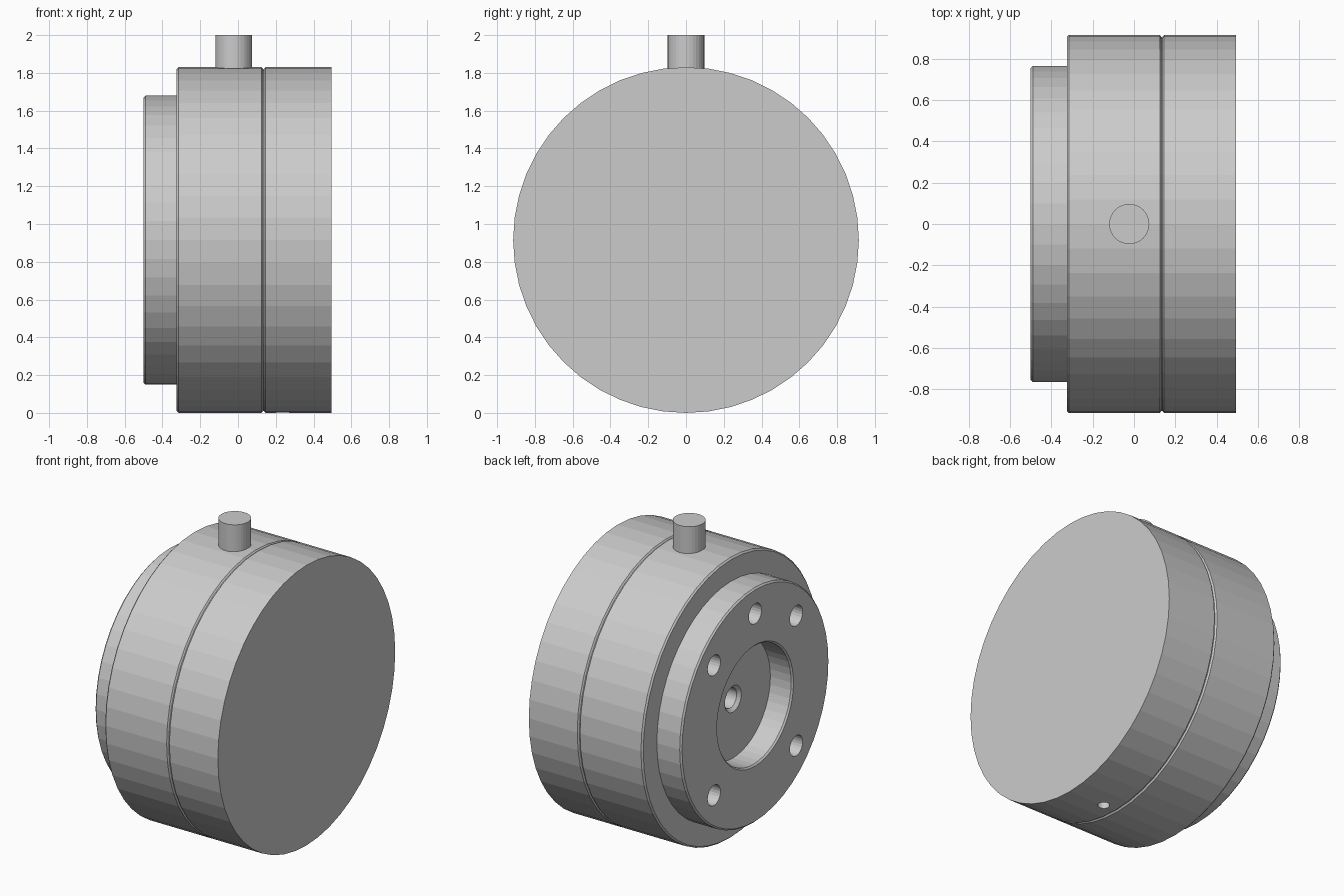
import bpy, bmesh
from math import cos, sin, pi, radians
from mathutils import Matrix, Vector

if "Cube" in bpy.data.objects:
    bpy.data.objects.remove(bpy.data.objects["Cube"])

R, SIDES = 0.915, 48
CZ = R  # height of the drum axis


def lathe_x(name, profile, sides):
    """Closed solid turned about the x axis from (x, radius) points, capped at both ends."""
    bm = bmesh.new()
    rings = [[bm.verts.new((x, r * cos(2 * pi * i / sides), CZ + r * sin(2 * pi * i / sides)))
              for i in range(sides)] for x, r in profile]
    for a, b in zip(rings, rings[1:]):
        for i in range(sides):
            j = (i + 1) % sides
            bm.faces.new((a[i], a[j], b[j], b[i]))
    bm.faces.new(rings[0])
    bm.faces.new(rings[-1])
    return finish(name, bm)


def cylinder(name, start, end, radius, sides):
    """Straight cylinder between two points."""
    a, b = Vector(start), Vector(end)
    rot = (b - a).to_track_quat('Z', 'Y').to_matrix().to_4x4()
    bm = bmesh.new()
    bmesh.ops.create_cone(bm, cap_ends=True, segments=sides, radius1=radius, radius2=radius,
                          depth=(b - a).length, matrix=Matrix.Translation((a + b) / 2) @ rot)
    return finish(name, bm)


def finish(name, bm):
    bmesh.ops.recalc_face_normals(bm, faces=bm.faces)
    me = bpy.data.meshes.new(name)
    bm.to_mesh(me)
    bm.free()
    ob = bpy.data.objects.new(name, me)
    bpy.context.collection.objects.link(ob)
    return ob


def drill(target, cutter):
    cutter.hide_render = True
    cutter.hide_set(True)
    mod = target.modifiers.new(cutter.name, 'BOOLEAN')
    mod.operation, mod.solver, mod.object = 'DIFFERENCE', 'EXACT', cutter


# Drum housing: centre hole, bore, stepped flange, body, parting groove, flat end
c = 0.01
housing = lathe_x("drum_housing", [
    (-0.12, 0.065), (-0.32, 0.065), (-0.34, 0.085),
    (-0.34, 0.385), (-0.49, 0.385), (-0.50, 0.395),
    (-0.50, 0.765 - c), (-0.50 + c, 0.765), (-0.325, 0.765),
    (-0.325, R - c), (-0.325 + c, R),
    (0.125, R), (0.133, R - c), (0.137, R - c), (0.145, R),
    (0.495, R)], SIDES)

# Five mounting holes in the flange face
for n, deg in enumerate((45, 90, 135, 225, 315)):
    y, z = 0.6 * cos(radians(deg)), CZ + 0.6 * sin(radians(deg))
    drill(housing, cylinder(f"mount_hole_cutter_{n}", (-0.6, y, z), (-0.28, y, z), 0.066, 24))

# Small hole under the drum
drill(housing, cylinder("bottom_hole_cutter", (0.235, 0, -0.1), (0.235, 0, 0.2), 0.036, 20))

# Stub pin on top
cylinder("top_pin", (-0.023, 0, 1.78), (-0.023, 0, 2.0), 0.097, 32)
